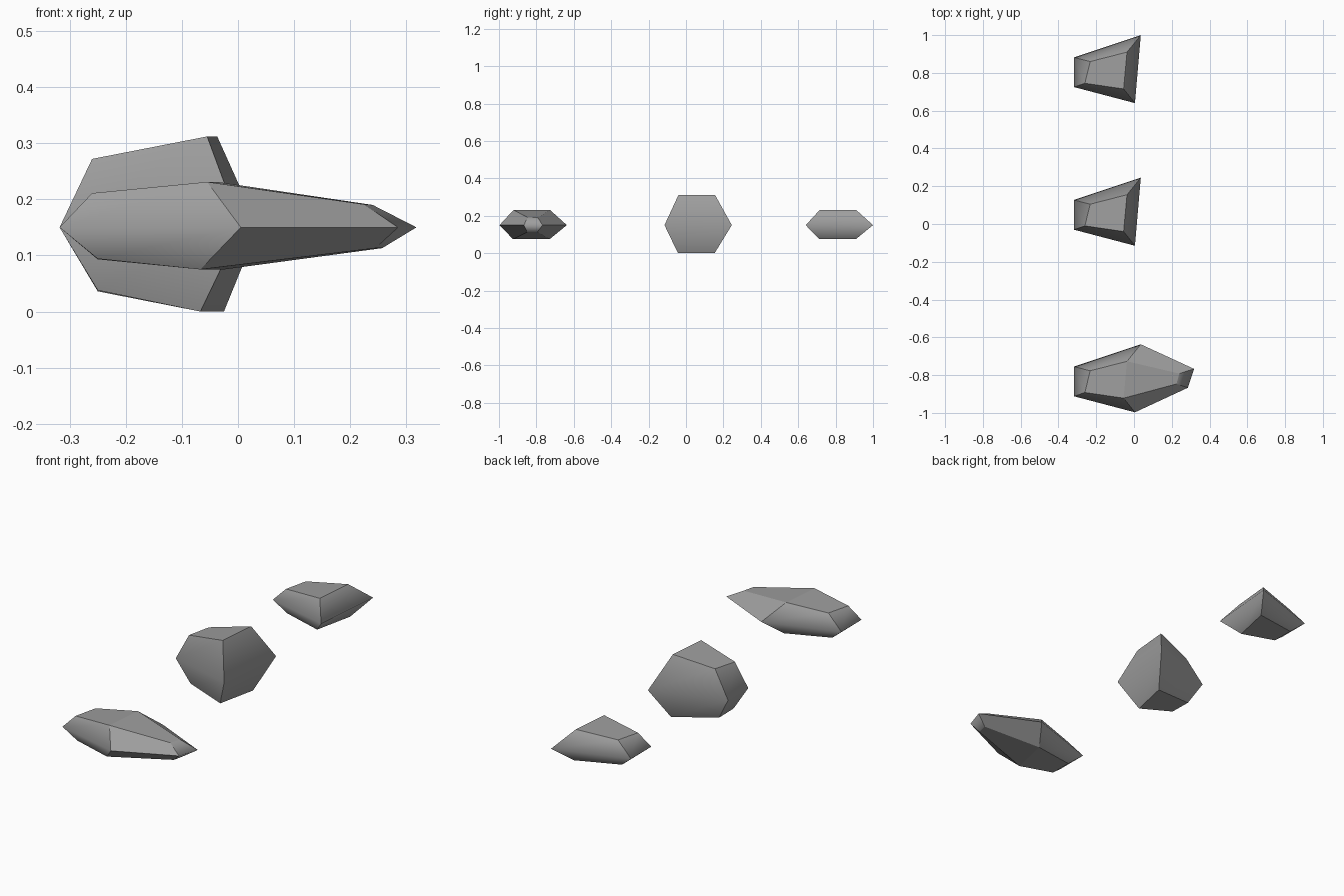
import bpy
import bmesh

cube = bpy.data.objects.get("Cube")
if cube:
    bpy.data.objects.remove(cube, do_unlink=True)

stone = bpy.data.materials.new("grey_stone")
stone.use_nodes = True
grey = (0.34, 0.34, 0.34, 1)
stone.diffuse_color = grey
stone.node_tree.nodes["Principled BSDF"].inputs["Base Color"].default_value = grey
stone.node_tree.nodes["Principled BSDF"].inputs["Roughness"].default_value = 0.9

# Each corner of a rock: waist point (x, y), upper point and lower point (x, y, z)
BODY = [
    ((-0.318, 0.062), (-0.232, 0.04, 0.062), (-0.25, 0.035, -0.057)),
    ((-0.318, -0.095), (-0.26, -0.075, 0.061), (-0.25, -0.078, -0.056)),
    ((0.005, -0.18), (-0.055, -0.105, 0.081), (-0.067, -0.108, -0.075)),
    ((0.036, 0.18), (-0.037, 0.09, 0.081), (-0.025, 0.088, -0.075)),
]
TIP = [
    ((0.285, -0.05), (0.225, -0.03, 0.041), (0.245, -0.032, -0.037)),
    ((0.318, 0.05), (0.24, 0.025, 0.04), (0.257, 0.022, -0.037)),
]
MID_HEIGHT = 0.15


def make_rock(name, y, z_scale, tip=False):
    """Faceted rock: a waist ring with a smaller flat facet above and below."""
    corners = BODY[:3] + (TIP if tip else []) + BODY[3:]
    bm = bmesh.new()
    waist = [bm.verts.new((p[0], p[1], 0)) for p, _, _ in corners]
    upper = [bm.verts.new((u[0], u[1], u[2] * z_scale)) for _, u, _ in corners]
    lower = [bm.verts.new((w[0], w[1], w[2] * z_scale)) for _, _, w in corners]
    n = len(corners)

    # Sloping sides
    for i in range(n):
        j = (i + 1) % n
        bm.faces.new((waist[i], waist[j], upper[j], upper[i]))
        bm.faces.new((lower[i], lower[j], waist[j], waist[i]))

    # Top and bottom facets, with a second pair over the long end
    for ring in (upper, lower):
        bm.faces.new((ring[0], ring[1], ring[2], ring[-1]))
        if tip:
            bm.faces.new(ring[2:])
    bmesh.ops.recalc_face_normals(bm, faces=bm.faces)

    # Shading rolls over the waist, except along the flanks of the long end
    for face in bm.faces:
        face.smooth = True
    for edge in bm.edges:
        edge.smooth = False
    for i in range(n):
        edge = bm.edges.get((waist[i], waist[(i + 1) % n]))
        edge.smooth = not (tip and i in (2, 4))

    mesh = bpy.data.meshes.new(name)
    bm.to_mesh(mesh)
    bm.free()
    mesh.materials.append(stone)
    rock = bpy.data.objects.new(name, mesh)
    rock.location = (0, y, MID_HEIGHT)
    bpy.context.collection.objects.link(rock)


make_rock("long_rock", -0.817, 1, tip=True)
make_rock("tall_rock", 0.065, 2)
make_rock("small_rock", 0.82, 1)
